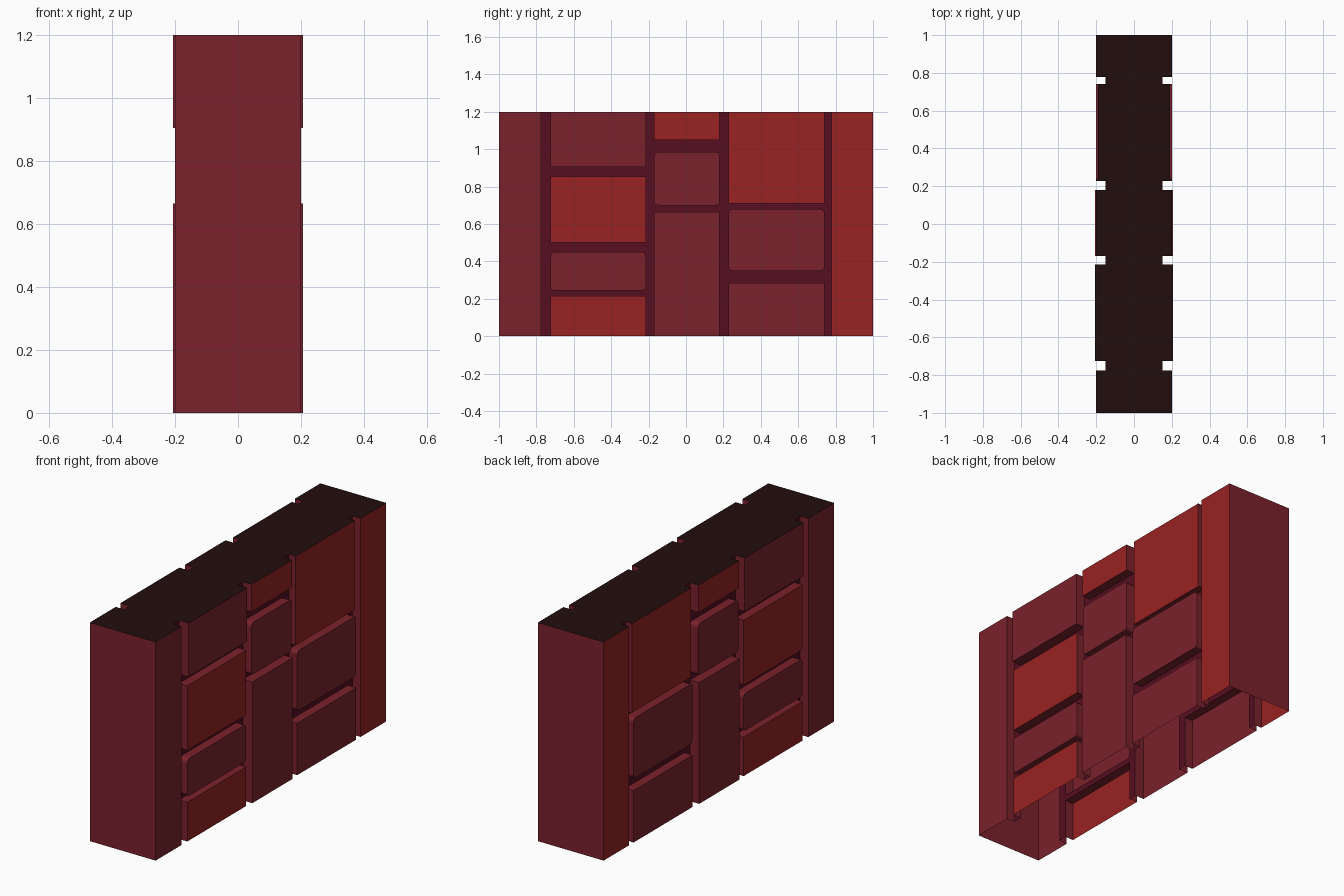
import bpy, bmesh, math
from mathutils import Vector

if "Cube" in bpy.data.objects:
    bpy.data.objects.remove(bpy.data.objects["Cube"])

H = 1.2       # wall height
CORE = 0.15   # half depth at the mortar joints


def mat(name, rgb):
    m = bpy.data.materials.new(name)
    m.diffuse_color = (*rgb, 1)
    m.use_nodes = True
    m.node_tree.nodes["Principled BSDF"].inputs["Base Color"].default_value = m.diffuse_color
    return m


MATS = [mat("maroon_brick", (0.198, 0.016, 0.025)),
        mat("bright_red_brick", (0.319, 0.016, 0.016)),
        mat("dark_mortar", (0.093, 0.0044, 0.0159)),
        mat("black_top", (0.0159, 0.004, 0.004))]
MAROON, RED, MORTAR, BLACK = range(4)


def face(bm, pts, normal, col):
    # add a face turned towards the given direction
    f = bm.faces.new([bm.verts.new(p) for p in pts])
    f.normal_update()
    if f.normal.dot(Vector(normal)) < 0:
        f.normal_flip()
    f.material_index = col


def finish(bm, name):
    me = bpy.data.meshes.new(name)
    bmesh.ops.remove_doubles(bm, verts=bm.verts, dist=1e-5)
    bm.to_mesh(me)
    bm.free()
    for m in MATS:
        me.materials.append(m)
    bpy.context.collection.objects.link(bpy.data.objects.new(name, me))


def panel(bm, s, x, y0, y1, z0, z1, col):
    face(bm, [(s*x, y0, z0), (s*x, y1, z0), (s*x, y1, z1), (s*x, y0, z1)], (s, 0, 0), col)


def corners(y0, y1, z0, z1, r):
    # list of (sharp corner, rounded arc) going round the brick
    out = []
    for i, (cy, cz, dy, dz) in enumerate([(y1, z1, -1, -1), (y0, z1, 1, -1),
                                          (y0, z0, 1, 1), (y1, z0, -1, 1)]):
        arc = [(cy, cz)]
        if r:
            arc = []
            for k in range(4):
                a = math.pi/2*(i + k/3)
                arc.append((cy + dy*r + r*math.cos(a), cz + dz*r + r*math.sin(a)))
        out.append(((cy, cz), arc))
    return out


def brick(bm, mortar, s, x, y0, y1, z0, z1, col, r):
    cs = corners(y0, y1, z0, z1, r)
    loop = [p for _, arc in cs for p in arc]
    face(bm, [(s*x, *p) for p in loop], (s, 0, 0), col)
    # maroon sides, left open along the outer edges of the wall
    for a, b in zip(loop, loop[1:] + loop[:1]):
        if a[1] == b[1] and a[1] in (0, H) or a[0] == b[0] and abs(a[0]) == 1:
            continue
        face(bm, [(s*CORE, *a), (s*CORE, *b), (s*x, *b), (s*x, *a)],
             (0, b[1]-a[1], a[0]-b[0]), MAROON)
    # mortar slivers beside rounded corners
    for c, arc in cs:
        for p, q in zip(arc, arc[1:]):
            face(mortar, [(s*CORE, *c), (s*CORE, *p), (s*CORE, *q)], (s, 0, 0), MORTAR)


# columns: y range, bricks as (bottom, top, half depth, colour, corner radius)
COLS = [(-1, -0.775, [(0, H, 0.2, MAROON, 0)]),
        (-0.725, -0.215, [(0, 0.215, 0.2, RED, 0), (0.245, 0.45, 0.2, MAROON, 0.02),
                          (0.5, 0.855, 0.2, RED, 0), (0.905, H, 0.206, MAROON, 0)]),
        (-0.17, 0.18, [(0, 0.665, 0.206, MAROON, 0), (0.7, 0.985, 0.2, MAROON, 0.02),
                       (1.05, H, 0.202, RED, 0)]),
        (0.228, 0.74, [(0, 0.285, 0.2, MAROON, 0), (0.35, 0.68, 0.2, MAROON, 0.02),
                       (0.71, H, 0.191, RED, 0)]),
        (0.778, 1, [(0, H, 0.2, RED, 0)])]

bricks, mortar, top, ends = (bmesh.new() for _ in range(4))


def cap(y0, y1, x):
    face(top, [(-x, y0, H), (x, y0, H), (x, y1, H), (-x, y1, H)], (0, 0, 1), BLACK)


for i, (y0, y1, rows) in enumerate(COLS):
    cap(y0, y1, rows[-1][2])
    for s in (-1, 1):
        for j, (z0, z1, x, col, r) in enumerate(rows):
            brick(bricks, mortar, s, x, y0, y1, z0, z1, col, r)
            if j:  # horizontal joint below
                panel(mortar, s, CORE, y0, y1, rows[j-1][1], z0, MORTAR)
        if i:      # vertical joint beside the column
            panel(mortar, s, CORE, COLS[i-1][1], y0, 0, H, MORTAR)
    if i:
        cap(COLS[i-1][1], y0, CORE)

# flat wall ends
for y in (-1, 1):
    face(ends, [(-0.2, y, 0), (0.2, y, 0), (0.2, y, H), (-0.2, y, H)], (0, y, 0), MAROON)

finish(bricks, "wall_bricks")
finish(mortar, "mortar_joints")
finish(top, "wall_top")
finish(ends, "wall_ends")
